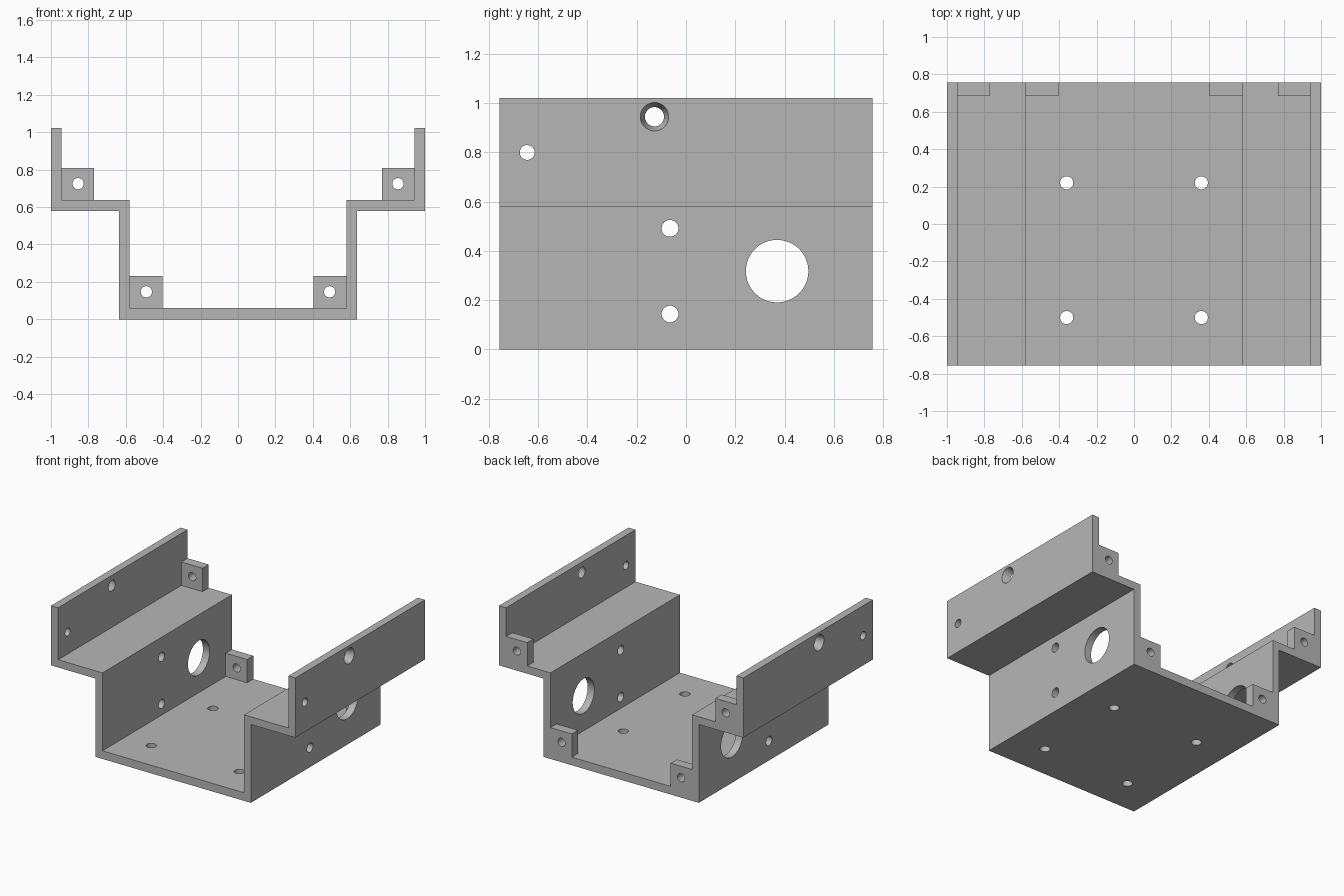
import bpy, bmesh, math
from mathutils import Matrix, Vector

cube = bpy.data.objects.get("Cube")
if cube:
    bpy.data.objects.remove(cube, do_unlink=True)

grey = bpy.data.materials.new("plain grey")
grey.use_nodes = True
grey.diffuse_color = (0.47, 0.47, 0.47, 1)
grey.node_tree.nodes["Principled BSDF"].inputs["Base Color"].default_value = grey.diffuse_color

DEPTH = 0.757     # half length
T = 0.057         # wall thickness


def add_object(name, bm):
    bmesh.ops.recalc_face_normals(bm, faces=bm.faces)
    mesh = bpy.data.meshes.new(name)
    bm.to_mesh(mesh)
    bm.free()
    mesh.materials.append(grey)
    obj = bpy.data.objects.new(name, mesh)
    bpy.context.collection.objects.link(obj)
    return obj


def box(name, lo, hi):
    lo, hi = Vector(lo), Vector(hi)
    bm = bmesh.new()
    bmesh.ops.create_cube(bm, size=1, matrix=Matrix.Translation((lo + hi) / 2)
                          @ Matrix.Diagonal((hi - lo).to_4d()))
    return add_object(name, bm)


def drill(name, centre, direction, length, r1, r2=None, sides=48):
    turn = Vector(direction).to_track_quat('Z', 'Y').to_matrix().to_4x4()
    bm = bmesh.new()
    bmesh.ops.create_cone(bm, cap_ends=True, segments=sides, radius1=r1,
                          radius2=r2 or r1, depth=length,
                          matrix=Matrix.Translation(centre) @ turn)
    return add_object(name, bm)


def combine(target, tool, operation):
    mod = target.modifiers.new(operation.lower(), 'BOOLEAN')
    mod.operation, mod.solver, mod.object = operation, 'EXACT', tool
    bpy.context.view_layer.objects.active = target
    bpy.ops.object.modifier_apply(modifier=mod.name)
    bpy.data.objects.remove(tool, do_unlink=True)


# Stepped channel, extruded from its mirrored half profile
half = [(0.635, 0), (0.635, 0.58), (1, 0.58), (1, 1.022), (1 - T, 1.022),
        (1 - T, 0.637), (0.58, 0.637), (0.58, 0.06)]
bm = bmesh.new()
outline = half + [(-x, z) for x, z in reversed(half)]
face = bm.faces.new([bm.verts.new((x, -DEPTH, z)) for x, z in outline])
ends = bmesh.ops.extrude_face_region(bm, geom=[face])["geom"]
bmesh.ops.translate(bm, vec=(0, 2 * DEPTH, 0),
                    verts=[v for v in ends if isinstance(v, bmesh.types.BMVert)])
bracket = add_object("stepped_bracket", bm)

# Rear corner blocks, sunk a little into the walls
for s in (-1, 1):
    for inner, outer, bottom, top in ((0.77, 0.96, 0.61, 0.81),
                                      (0.405, 0.6, 0.03, 0.232)):
        xs = sorted((s * inner, s * outer))
        block = box("corner_block", (xs[0], 0.685, bottom), (xs[1], DEPTH, top))
        combine(bracket, block, 'UNION')

# Screw holes through the corner blocks
for s in (-1, 1):
    for x, z in ((0.855, 0.725), (0.49, 0.147)):
        combine(bracket, drill("block_drill", (s * x, 0.73, z), (0, 1, 0), 0.2, 0.03),
                'DIFFERENCE')

# Side holes through both walls
for y, z, r in ((-0.645, 0.8, 0.03), (-0.065, 0.492, 0.034),
                (-0.065, 0.144, 0.034), (0.37, 0.318, 0.127)):
    combine(bracket, drill("side_drill", (0, y, z), (1, 0, 0), 2.2, r), 'DIFFERENCE')

# Tapered holes in the upper lips, wider outside
for s in (-1, 1):
    combine(bracket, drill("taper_drill", (s * 0.972, -0.128, 0.945), (s, 0, 0),
                           0.07, 0.037, 0.06), 'DIFFERENCE')

# Floor holes
for x in (-0.36, 0.36):
    for y in (-0.5, 0.22):
        combine(bracket, drill("floor_drill", (x, y, 0.03), (0, 0, 1), 0.2, 0.035),
                'DIFFERENCE')

# Smooth bores, crisp edges
bpy.ops.object.select_all(action='DESELECT')
bracket.select_set(True)
bpy.context.view_layer.objects.active = bracket
bpy.ops.object.shade_smooth_by_angle(angle=math.radians(30))
